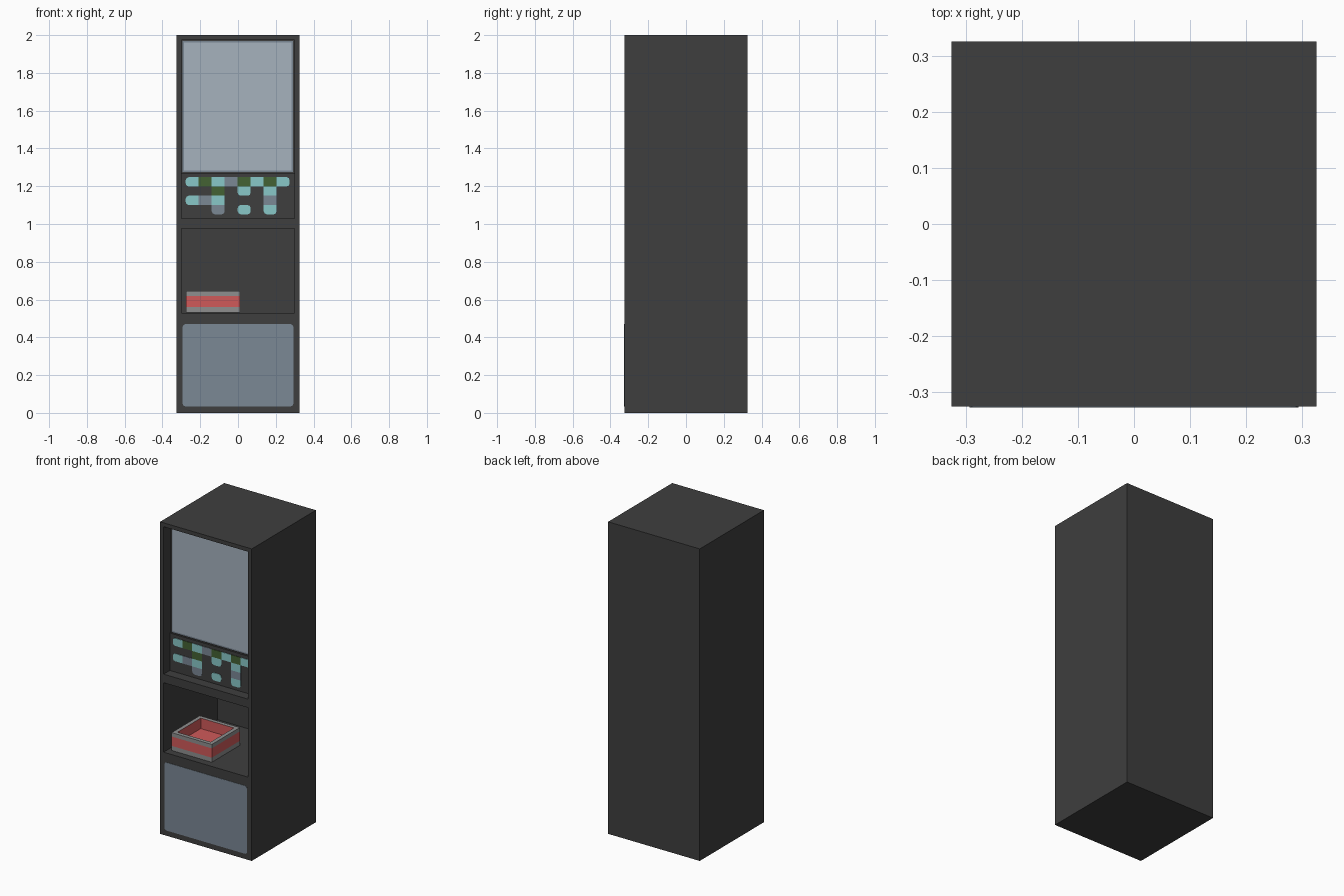
import bpy, bmesh

if "Cube" in bpy.data.objects:
    bpy.data.objects.remove(bpy.data.objects["Cube"])


def mat(name, r, g, b):
    lin = lambda c: ((c / 255 + 0.055) / 1.055) ** 2.4 if c > 10 else c / 255 / 12.92
    m = bpy.data.materials.new(name)
    m.diffuse_color = (lin(r), lin(g), lin(b), 1)
    m.use_nodes = True
    m.node_tree.nodes["Principled BSDF"].inputs["Base Color"].default_value = m.diffuse_color
    return m


DARK = mat("charcoal", 62, 62, 62)
SCREEN = mat("pale_screen_grey", 166, 178, 190)
SLATE = mat("slate_grey", 123, 136, 149)
TEAL = mat("pale_teal", 137, 200, 200)
GREEN = mat("moss_green", 68, 98, 52)
RED = mat("soft_red", 208, 90, 90)
GREY = mat("mid_grey", 143, 143, 143)


def make(name, bm, *mats):
    bmesh.ops.recalc_face_normals(bm, faces=bm.faces)
    me = bpy.data.meshes.new(name)
    bm.to_mesh(me)
    bm.free()
    ob = bpy.data.objects.new(name, me)
    for m in mats:
        me.materials.append(m)
    bpy.context.collection.objects.link(ob)
    return ob


def add_box(bm, x0, x1, y0, y1, z0, z1):
    vs = bmesh.ops.create_cube(bm, size=1)["verts"]
    for v in vs:
        v.co = (x1 if v.co.x > 0 else x0, y1 if v.co.y > 0 else y0, z1 if v.co.z > 0 else z0)


def box(name, dims, *mats):
    bm = bmesh.new()
    add_box(bm, *dims)
    return make(name, bm, *mats)


def plate(name, x0, x1, z0, z1, y, m, cuts=(0, 0, 0, 0), thick=0.004):
    """Front-facing plate; cuts = rounding at bottom-left, bottom-right, top-right, top-left."""
    corners = [(x0, z0, 1, 1), (x1, z0, -1, 1), (x1, z1, -1, -1), (x0, z1, 1, -1)]
    pts = []
    for i, ((x, z, sx, sz), c) in enumerate(zip(corners, cuts)):
        if c:
            arc = [(x, z + sz * c), (x + sx * c * .3, z + sz * c * .3), (x + sx * c, z)]
            pts += arc if i % 2 == 0 else arc[::-1]
        else:
            pts.append((x, z))
    bm = bmesh.new()
    f = bm.faces.new([bm.verts.new((x, y, z)) for x, z in pts])
    ext = bmesh.ops.extrude_face_region(bm, geom=[f])["geom"]
    for v in ext:
        if isinstance(v, bmesh.types.BMVert):
            v.co.y -= thick
    return make(name, bm, m)


# Cabinet with screen recess, key recess and deep open compartment
cabinet = box("cabinet", (-.325, .325, -.325, .325, 0, 2), DARK)
Y_SCREEN, Y_KEYS = -.25, -.262
cuts = [("screen_cut", (-.30, .30, -.4, Y_SCREEN, 1.27, 1.975)),
        ("key_cut", (-.30, .30, -.4, Y_KEYS, 1.03, 1.2702)),
        ("compartment_cut", (-.30, .30, -.4, .22, .53, .975))]
for name, dims in cuts:
    cutter = box(name, dims, DARK)
    cutter.hide_render = True
    mod = cabinet.modifiers.new(name, "BOOLEAN")
    mod.operation = "DIFFERENCE"
    mod.solver = "EXACT"
    mod.object = cutter
    bpy.context.view_layer.objects.active = cabinet
    bpy.ops.object.modifier_apply(modifier=name)
    bpy.data.objects.remove(cutter)

# Screen with a thin bezel, and lower front panel
plate("screen_bezel", -.293, .291, 1.275, 1.969, Y_SCREEN, SLATE, thick=.002)
plate("screen", -.286, .284, 1.283, 1.962, Y_SCREEN - .002, SCREEN, thick=.002)
plate("lower_panel", -.293, .293, .034, .47, -.325, SLATE, (.014,) * 4, thick=.002)

# Control keys: T teal, G green, S slate; free outer corners are rounded
rows = ["TGTSGTGT",
        "..G.T.T.",
        "TST...S.",
        "..S.T.T."]
colour = {"T": TEAL, "G": GREEN, "S": SLATE}
W, H, X0, ZTOP = .0688, .0492, -.277, 1.248


def filled(r, c):
    return 0 <= r < 4 and 0 <= c < 8 and rows[r][c] != "."


for r, row in enumerate(rows):
    for c, k in enumerate(row):
        if k == ".":
            continue
        rounding = [0 if filled(r + dr, c) or filled(r, c + dc) else .016
                    for dr, dc in ((1, -1), (1, 1), (-1, 1), (-1, -1))]
        plate(f"key_{r}_{c}", X0 + c * W, X0 + (c + 1) * W,
              ZTOP - (r + 1) * H, ZTOP - r * H, Y_KEYS, colour[k], rounding, .003)

# Open tray in the compartment: grey base and rim bands, red middle and inside
bm = bmesh.new()
x0, x1, y0, y1 = -.275, .01, -.28, .005
for z0, z1 in ((.531, .56), (.56, .62), (.62, .645)):
    add_box(bm, x0, x1, y0, y1, z0, z1)
bmesh.ops.remove_doubles(bm, verts=bm.verts, dist=1e-5)
inner = [f for f in bm.faces if abs(f.normal.z) > .9 and .55 < f.calc_center_median().z < .63]
bmesh.ops.delete(bm, geom=inner, context="FACES_ONLY")
bm.normal_update()
top = max(bm.faces, key=lambda f: f.calc_center_median().z)
bmesh.ops.inset_individual(bm, faces=[top], thickness=.035)
walls = set(bm.faces)
floor = bmesh.ops.extrude_discrete_faces(bm, faces=[top])["faces"][0]
for v in floor.verts:
    v.co.z = .578
for f in bm.faces:
    c = f.calc_center_median()
    inside = abs(c.x - (x0 + x1) / 2) < .12 and abs(c.y - (y0 + y1) / 2) < .12
    middle = .565 < c.z < .615
    f.material_index = 1 if middle or (inside and .57 < c.z < .64) else 0
make("tray", bm, GREY, RED)
